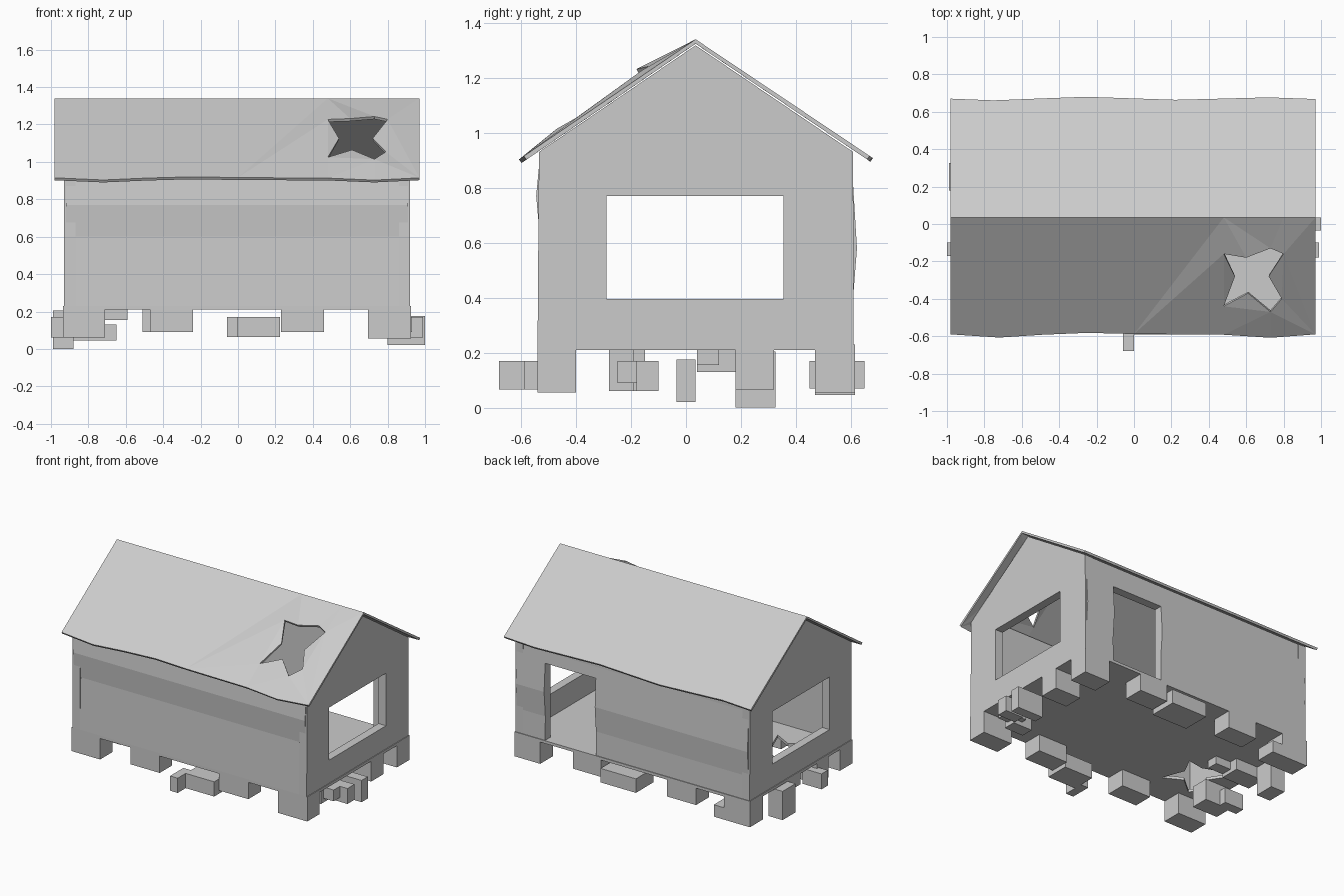
import bpy, bmesh
from mathutils import Vector

if "Cube" in bpy.data.objects:
    bpy.data.objects.remove(bpy.data.objects["Cube"])


def finish(name, bm):
    me = bpy.data.meshes.new(name)
    bm.to_mesh(me)
    bm.free()
    ob = bpy.data.objects.new(name, me)
    bpy.context.collection.objects.link(ob)
    return ob


def prism(name, pts, axis, a, b):
    """Extrude a 2D outline along an axis from a to b."""
    def place(p, t):
        return {'x': (t, p[0], p[1]), 'y': (p[0], t, p[1]), 'z': (p[0], p[1], t)}[axis]
    bm = bmesh.new()
    face = bm.faces.new([bm.verts.new(place(p, a)) for p in pts])
    new = bmesh.ops.extrude_face_region(bm, geom=[face])['geom']
    shift = Vector(place((0, 0), b - a))
    bmesh.ops.translate(bm, vec=shift, verts=[g for g in new if isinstance(g, bmesh.types.BMVert)])
    bmesh.ops.recalc_face_normals(bm, faces=bm.faces)
    return finish(name, bm)


def box(name, x0, x1, y0, y1, z0, z1):
    return prism(name, [(x0, y0), (x1, y0), (x1, y1), (x0, y1)], 'z', z0, z1)


def cut(ob, cutter):
    m = ob.modifiers.new("cut", 'BOOLEAN')
    m.operation = 'DIFFERENCE'
    m.solver = 'EXACT'
    m.object = cutter
    cutter.hide_render = True
    cutter.hide_viewport = True
    cutter.display_type = 'WIRE'


# Jagged hole outline, used in the roof and the floor
star = [(.48, -.16), (.60, -.18), (.73, -.13), (.80, -.16), (.72, -.28),
        (.79, -.40), (.73, -.47), (.61, -.37), (.48, -.44), (.54, -.28)]
lift = [.02, .038, .015, .02, 0, .01, .018, 0, .008, 0]

# Floor with a broken hole
floor = box("floor", -.935, .925, -.54, .615, .21, .23)
hole = [(-.65 - (x - .63), -.16 + (y + .28)) for x, y in star]
cut(floor, prism("floor_hole_cutter", hole, 'z', .1, .3))

# Long walls, slightly warped in profile
prism("front_wall", [(-.54, .23), (-.53, .60), (-.545, .77), (-.53, .93),
                     (-.475, .965), (-.475, .23)], 'x', -.92, .91)
back = prism("back_wall", [(.61, .23), (.608, .40), (.622, .58), (.605, .86), (.605, .93),
                           (.55, .965), (.55, .23)], 'x', -.92, .91)
cut(back, box("door_cutter", .285, .685, .4, .8, .2, .78))

# Gable walls with see-through windows
gable = [(-.54, .23), (.61, .23), (.608, .93), (.035, 1.318), (-.535, .93)]
window = box("window_cutter", -1.5, 1.5, -.29, .355, .395, .77)
for name, a, b in (("left_gable_wall", -.93, -.87), ("right_gable_wall", .86, .92)):
    cut(prism(name, gable, 'x', a, b), window)

# Roof: two thin slopes with wavy eaves, torn hole bent outwards
ridge = [(x, .035) for x in (-.98, .48, .80, .97)]
front_eave = [(.97, -.59), (.73, -.608), (.48, -.592), (0, -.588), (-.25, -.582),
              (-.49, -.592), (-.72, -.607), (-.98, -.59)]
back_eave = [(.97, .668), (.72, .677), (.46, .67), (.22, .664), (-.02, .672),
             (-.26, .68), (-.50, .671), (-.75, .661), (-.98, .67)]
bm = bmesh.new()


def loop(pts):
    vs = [bm.verts.new((x, y, 0)) for x, y in pts]
    return vs, [bm.edges.new((vs[i - 1], vs[i])) for i in range(len(vs))]


_, outer = loop(ridge + front_eave)
torn, inner = loop(star)
bmesh.ops.triangle_fill(bm, use_beauty=True, edges=outer + inner, normal=(0, 0, 1))
_, rear = loop(ridge + back_eave)
bmesh.ops.triangle_fill(bm, use_beauty=True, edges=rear, normal=(0, 0, 1))
for v in bm.verts:
    d = v.co.y - .035
    v.co.z = 1.34 - (.67 * d if d > 0 else -.68 * d)
for v, h in zip(torn, lift):
    v.co.z += h
bmesh.ops.remove_doubles(bm, verts=bm.verts, dist=.0005)
bm.normal_update()
bmesh.ops.reverse_faces(bm, faces=[f for f in bm.faces if f.normal.z < 0])
roof = finish("roof", bm)
m = roof.modifiers.new("thickness", 'SOLIDIFY')
m.thickness = .016
m.offset = -1

# Foundation stones: corners, edges and stray pieces
stones = [
    (.695, .925, -.54, -.40, .055, .21), (-.935, -.71, -.54, -.40, .06, .21),
    (.72, .925, .47, .615, .055, .21), (-.935, -.65, .47, .615, .045, .13),
    (-.935, -.73, .47, .615, .13, .21),
    (.23, .46, -.54, -.40, .09, .21), (-.47, -.24, -.54, -.40, .09, .21),
    (0, .225, -.59, -.42, .065, .17), (-.06, 0, -.68, -.53, .065, .17),
    (.24, .46, .47, .615, .09, .21), (-.51, -.28, .47, .615, .09, .21),
    (-.06, .22, .45, .65, .07, .17),
    (.72, .925, .18, .32, .065, .21), (.80, 1.0, -.035, .035, .02, .175),
    (.78, .93, -.25, -.15, .09, .17), (.85, .99, -.18, -.10, .06, .17),
    (.70, .85, -.28, -.19, .06, .21),
    (-.99, -.88, .18, .325, 0, .205), (-.93, -.71, .04, .18, .13, .21),
    (-.71, -.59, .04, .12, .155, .21),
    (-1.0, -.85, -.17, -.10, .06, .17), (-.93, -.73, -.28, -.15, .06, .21),
]
for i, s in enumerate(stones):
    box(f"foundation_stone_{i + 1}", *s)
